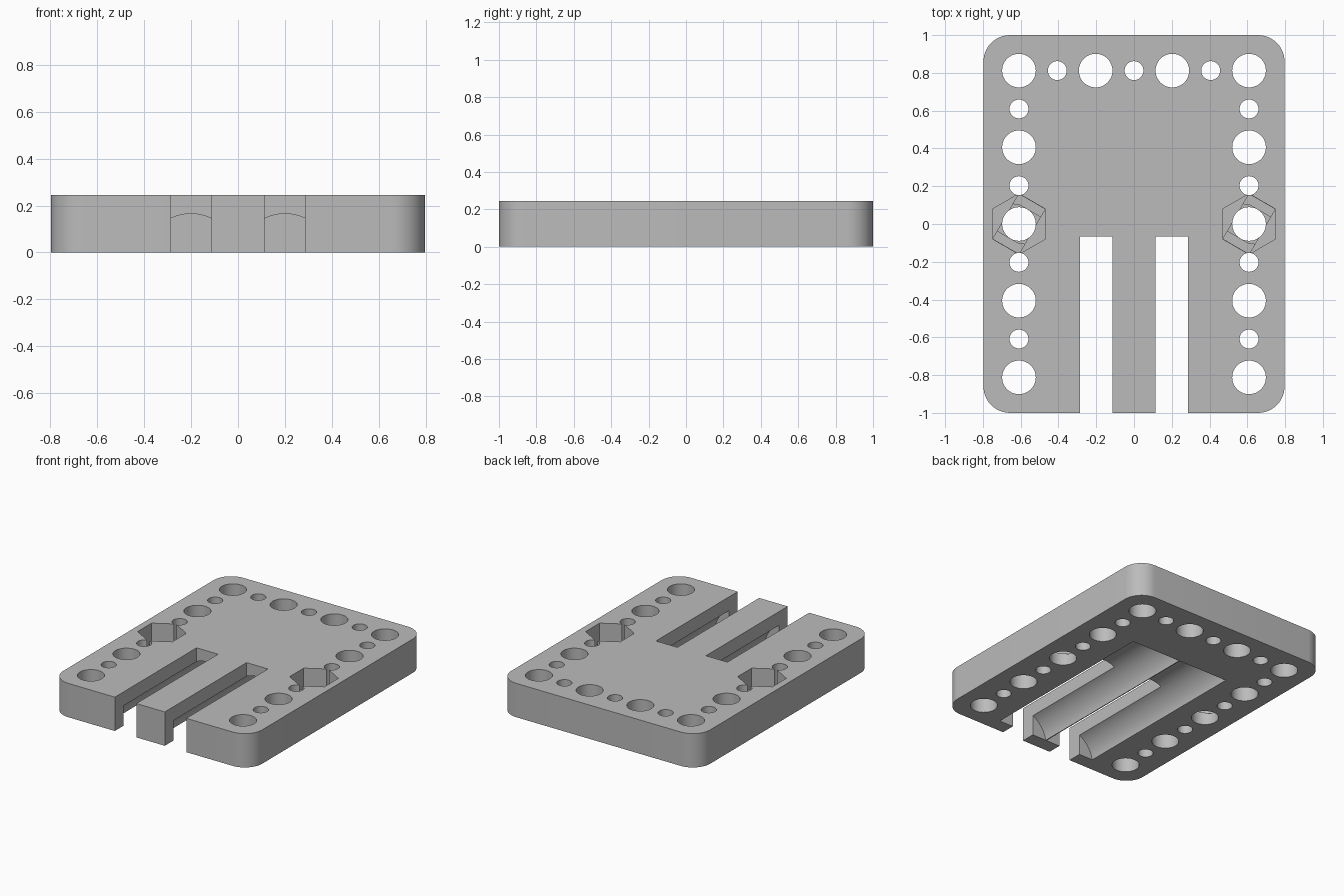
import bpy
import bmesh
import math
from mathutils import Matrix

cube = bpy.data.objects.get("Cube")
if cube:
    bpy.data.objects.remove(cube)

HALF_X, HALF_Y, THICK = 0.797, 1.0, 0.245
PITCH = 0.203
ROW = 3 * PITCH          # x of the side hole rows
BACK = 4 * PITCH         # y of the back hole row
POCKET_FLOOR = 0.10


def add_box(bm, x, y, z, angle=0.0):
    """Box from (min, max) ranges, turned about its own centre."""
    mid = [(a + b) / 2 for a, b in (x, y, z)]
    size = [b - a for a, b in (x, y, z)]
    mat = (Matrix.Translation(mid) @ Matrix.Rotation(angle, 4, 'Z')
           @ Matrix.Diagonal((*size, 1)))
    return bmesh.ops.create_cube(bm, size=1, matrix=mat)["verts"]


def add_cylinder(bm, x, y, z, radius, sides, angle=0.0):
    """Upright prism spanning the z range."""
    mat = (Matrix.Translation((x, y, sum(z) / 2))
           @ Matrix.Rotation(angle, 4, 'Z'))
    bmesh.ops.create_cone(bm, cap_ends=True, segments=sides, radius1=radius,
                          radius2=radius, depth=z[1] - z[0], matrix=mat)


def finish(bm, name):
    bmesh.ops.recalc_face_normals(bm, faces=bm.faces)
    mesh = bpy.data.meshes.new(name)
    bm.to_mesh(mesh)
    bm.free()
    obj = bpy.data.objects.new(name, mesh)
    bpy.context.collection.objects.link(obj)
    return obj


# Plate with rounded upright corners
bm = bmesh.new()
add_box(bm, (-HALF_X, HALF_X), (-HALF_Y, HALF_Y), (0, THICK))
corners = [e for e in bm.edges
           if abs(e.verts[0].co.z - e.verts[1].co.z) > THICK / 2]
bmesh.ops.bevel(bm, geom=corners, offset=0.14, segments=12, profile=0.5,
                affect='EDGES')
plate = finish(bm, "mounting_plate")

gray = bpy.data.materials.new("plain_gray")
gray.use_nodes = True
color = (0.5, 0.5, 0.5, 1)
gray.diffuse_color = color
gray.node_tree.nodes["Principled BSDF"].inputs["Base Color"].default_value = color
plate.data.materials.append(gray)


def cut(bm, name):
    """Subtract the cutter from the plate, then discard it."""
    cutter = finish(bm, name)
    cutter.hide_render = True
    mod = plate.modifiers.new(name, 'BOOLEAN')
    mod.operation = 'DIFFERENCE'
    mod.solver = 'EXACT'
    mod.object = cutter
    bpy.context.view_layer.objects.active = plate
    bpy.ops.object.modifier_apply(modifier=name)
    bpy.data.objects.remove(cutter)


# Rod grooves in the underside
for side in (-1, 1):
    bm = bmesh.new()
    mat = (Matrix.Translation((side * 0.2, (0.465 - 0.9) / 2, -0.035))
           @ Matrix.Rotation(math.pi / 2, 4, 'X'))
    bmesh.ops.create_cone(bm, cap_ends=True, segments=96, radius1=0.2,
                          radius2=0.2, depth=1.365, matrix=mat)
    cut(bm, "groove_cutter")

# Open slots at the front
bm = bmesh.new()
for x in (-0.2, 0.2):
    add_box(bm, (x - 0.086, x + 0.086), (-1.2, -0.065), (-0.3, 0.5))
cut(bm, "slot_cutter")

# Alternating large and small through holes on the sides and back
spots = [(s * ROW, BACK - i * PITCH, i) for s in (-1, 1) for i in range(9)]
spots += [(-ROW + i * PITCH, BACK, i) for i in range(1, 6)]
bm = bmesh.new()
for x, y, i in spots:
    add_cylinder(bm, x, y, (-0.1, 0.4), 0.05 if i % 2 else 0.089, 48)
cut(bm, "hole_cutter")

# Six-sided nut pockets with two thin steps in the floor
bm = bmesh.new()
for x in (-ROW, ROW):
    add_cylinder(bm, x, 0, (POCKET_FLOOR, 0.4), 0.16, 6)
cut(bm, "pocket_cutter")
for name, length, drop in (("strip_cutter", 0.137, 0.01),
                           ("square_cutter", 0.089, 0.02)):
    bm = bmesh.new()
    for x in (-ROW, ROW):
        add_box(bm, (x - length, x + length), (-0.08, 0.08),
                (POCKET_FLOOR - drop, POCKET_FLOOR + 0.03), math.radians(60))
    cut(bm, name)

# Smooth round walls, keep edges crisp
bpy.ops.object.select_all(action='DESELECT')
plate.select_set(True)
bpy.context.view_layer.objects.active = plate
bpy.ops.object.shade_smooth_by_angle(angle=math.radians(30))
